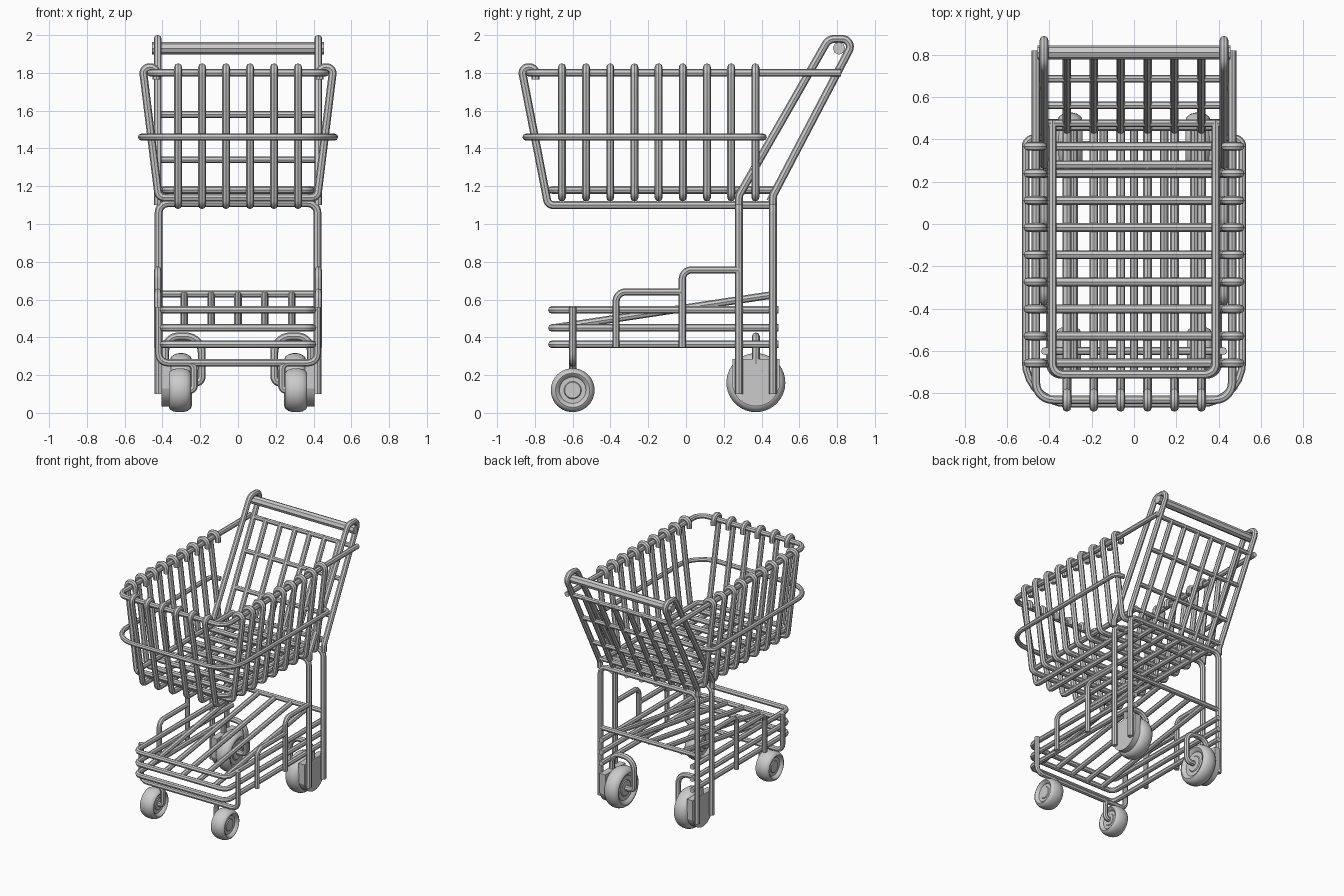
import bpy, bmesh, math
from mathutils import Vector, Matrix

if "Cube" in bpy.data.objects:
    bpy.data.objects.remove(bpy.data.objects["Cube"])


def fillet(points, r, steps=7):
    """Round the inner corners of a polyline with circular arcs of radius r."""
    p = [Vector(q) for q in points]
    out = [p[0]]
    for a, b, c in zip(p, p[1:], p[2:]):
        d1, d2 = (a - b), (c - b)
        half = d1.angle(d2) / 2
        t = min(r / math.tan(half), d1.length * 0.49, d2.length * 0.49)
        s, e, w = b + d1.normalized() * t, b + d2.normalized() * t, math.sin(half)
        for i in range(steps + 1):
            u = i / steps
            k0, k1, k2 = (1 - u) ** 2, 2 * u * (1 - u) * w, u * u
            out.append((s * k0 + b * k1 + e * k2) / (k0 + k1 + k2))
    return out + [p[-1]]


def tubes(name, paths, radius=0.02, r=0.05):
    """One object holding a bent wire along each path."""
    cu = bpy.data.curves.new(name, 'CURVE')
    cu.dimensions = '3D'
    cu.bevel_depth = radius
    cu.bevel_resolution = 2
    cu.use_fill_caps = True
    for path in paths:
        pts = fillet(path, r)
        sp = cu.splines.new('POLY')
        sp.points.add(len(pts) - 1)
        for q, v in zip(sp.points, pts):
            q.co = (*v, 1)
    ob = bpy.data.objects.new(name, cu)
    bpy.context.collection.objects.link(ob)
    return ob


def sym(half):
    """Complete a path that ends short of x = 0 with its mirror image."""
    return half + [(-x, y, z) for x, y, z in reversed(half)]


def both(path):
    return [path, [(-x, y, z) for x, y, z in path]]


def mesh_object(name, bm):
    bmesh.ops.recalc_face_normals(bm, faces=bm.faces)
    me = bpy.data.meshes.new(name)
    bm.to_mesh(me)
    bm.free()
    ob = bpy.data.objects.new(name, me)
    bpy.context.collection.objects.link(ob)


def wheel(name, x, y, R, w):
    """Rounded tyre with a recessed hub, turned about the x axis."""
    half = [(0, 0.72), (0.36, 0.72), (0.40, 0.62), (0.60, 0.62), (0.66, 0.84),
            (0.78, 1.0), (0.88, 0.9), (0.96, 0.6), (1, 0.22)]
    prof = half + [(a, -b) for a, b in reversed(half)]
    bm = bmesh.new()
    vs = [bm.verts.new((b * w, 0, a * R)) for a, b in prof]
    es = [bm.edges.new(e) for e in zip(vs, vs[1:])]
    bmesh.ops.spin(bm, geom=vs + es, cent=(0, 0, 0), axis=(1, 0, 0),
                   angle=2 * math.pi, steps=40, use_merge=True)
    bmesh.ops.remove_doubles(bm, verts=bm.verts, dist=1e-5)
    bm.transform(Matrix.Translation((x, y, R + 0.004)))
    mesh_object(name, bm)


# Basket rims and floor frame
tubes("basket_top_rim", [sym([(-0.463, 0.82, 1.80), (-0.463, -0.83, 1.80)])], r=0.08)
tubes("basket_bumper", [sym([(-0.44, 0.41, 1.46), (-0.512, 0.40, 1.46),
                             (-0.512, -0.848, 1.46)])], 0.018, r=0.2)
tubes("basket_floor_frame", [sym([(-0.385, 0.49, 1.18), (-0.385, -0.71, 1.18)])], r=0.05)

# Crosswise wires hooked over the side rims
tubes("basket_side_wires",
      [sym([(-0.432, y, 1.765), (-0.432, y, 1.83), (-0.505, y, 1.83), (-0.42, y, 1.14)])
       for y in [-0.657 + 0.128 * i for i in range(9)]], 0.021, r=0.035)

# Lengthwise wires hooked over the front rim, then along the floor
wire_x = [-0.317 + 0.127 * i for i in range(6)]
tubes("basket_front_wires",
      [[(x, -0.797, 1.765), (x, -0.797, 1.83), (x, -0.872, 1.83), (x, -0.73, 1.10),
        (x, 0.47, 1.10)] for x in wire_x], 0.021, r=0.035)


# Sloping rear gate
def gate_y(z):
    return 0.46 + (z - 1.15) / 1.9


tubes("gate_wires", [[(x, gate_y(1.12), 1.12), (x, gate_y(1.81), 1.81)] for x in wire_x], 0.02)
tubes("gate_crossbars", [[(-0.42, gate_y(z), z), (0.42, gate_y(z), z)]
                         for z in (1.18, 1.34, 1.58, 1.80)], 0.018)

# Handle loops, handle and rear legs
tubes("handle_loops", both([(0.425, 0.28, 1.10), (0.425, 0.28, 1.15), (0.425, 0.755, 1.98),
                            (0.425, 0.895, 1.98), (0.425, 0.46, 1.15), (0.425, 0.46, 1.10)]),
      0.021, r=0.055)
tubes("handle", [[(-0.455, 0.81, 1.93), (0.455, 0.81, 1.93)]], 0.033)
tubes("rear_legs", [sym([(-0.42, y, 0.10), (-0.42, y, 1.11)]) for y in (0.28, 0.46)],
      0.021, r=0.05)

# Lower rack: stacked rails, sloping slats and rear bar
tubes("rack_rails", [sym([(-0.395, 0.49, z), (-0.395, -0.71, z)]) for z in (0.545, 0.45, 0.363)],
      0.02, r=0.05)
tubes("rack_slats", [[(0.1425 * i, -0.70, 0.45), (0.1425 * i, 0.46, 0.625)]
                     for i in range(-2, 3)], 0.02)
tubes("rack_rear_bar", [[(-0.42, 0.46, 0.63), (0.42, 0.46, 0.63)]], 0.019)

# Stepped side guards
tubes("side_guard_low", both([(0.425, -0.37, 0.345), (0.425, -0.37, 0.64),
                              (0.425, -0.02, 0.64)]), 0.019, r=0.05)
tubes("side_guard_high", both([(0.425, -0.02, 0.345), (0.425, -0.02, 0.757),
                               (0.425, 0.28, 0.757)]), 0.019, r=0.05)

# Front axle bar and wheel hooks
tubes("front_axle_bar", [sym([(-0.42, -0.60, 0.56), (-0.42, -0.60, 0.265)])], 0.019, r=0.05)
tubes("front_wheel_hooks", both([(0.305, -0.60, 0.265), (0.232, -0.60, 0.265),
                                 (0.232, -0.60, 0.12), (0.28, -0.60, 0.12)]), 0.019, r=0.04)

# Rear wheel forks
tubes("rear_wheel_forks", both([(0.385, 0.37, 0.26), (0.385, 0.37, 0.405), (0.192, 0.37, 0.405),
                                (0.192, 0.37, 0.16), (0.26, 0.37, 0.16)]), 0.021, r=0.085)

# Wheels and rear wheel plates
for side, s in (("left", -1), ("right", 1)):
    wheel(f"front_wheel_{side}", s * 0.308, -0.60, 0.116, 0.058)
    wheel(f"rear_wheel_{side}", s * 0.302, 0.37, 0.156, 0.058)
    bm = bmesh.new()
    outline = [(0.245, 0.285), (0.495, 0.285)]
    outline += [(0.37 + 0.157 * math.cos(a) * 0.8, 0.16 + 0.125 * math.sin(a))
                for a in [-math.pi * i / 14 for i in range(1, 14)]]
    outline.insert(2, (0.495, 0.13))
    outline.append((0.245, 0.13))
    f = bm.faces.new([bm.verts.new((s * 0.355, y, z)) for y, z in outline])
    ext = bmesh.ops.extrude_face_region(bm, geom=[f])["geom"]
    bmesh.ops.translate(bm, vec=(s * 0.05, 0, 0),
                        verts=[v for v in ext if isinstance(v, bmesh.types.BMVert)])
    if not any(f2.is_valid and all(abs(v.co.x - s * 0.355) < 1e-6 for v in f2.verts)
               for f2 in bm.faces):
        bm.faces.new([v for v in bm.verts if abs(v.co.x - s * 0.355) < 1e-6])
    mesh_object(f"rear_wheel_plate_{side}", bm)

# Turn wires into meshes and smooth everything
bpy.ops.object.select_all(action='SELECT')
bpy.context.view_layer.objects.active = bpy.data.objects["handle"]
bpy.ops.object.convert(target='MESH')
bpy.ops.object.select_all(action='SELECT')
bpy.ops.object.shade_smooth_by_angle(angle=math.radians(40))
